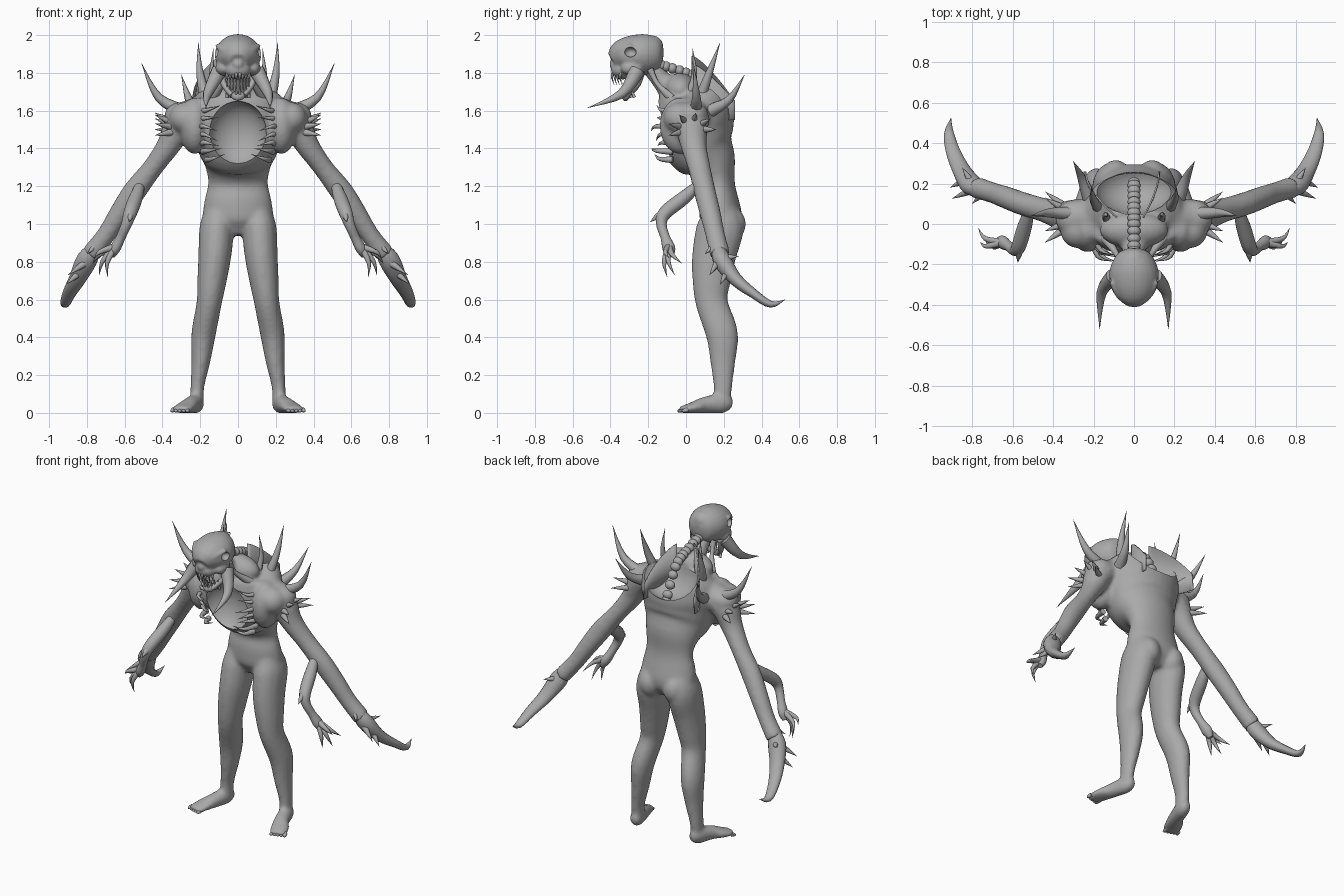
import bpy, bmesh, math
from mathutils import Vector, Matrix

if bpy.data.objects.get("Cube"):
    bpy.data.objects.remove(bpy.data.objects["Cube"])

# One grey skin colour
skin = bpy.data.materials.new("grey_skin")
skin.use_nodes = True
GREY = (0.4, 0.4, 0.4, 1)
skin.diffuse_color = GREY
skin.node_tree.nodes["Principled BSDF"].inputs["Base Color"].default_value = GREY

X, Y, Z = Vector((1, 0, 0)), Vector((0, 1, 0)), Vector((0, 0, 1))


def shade(mesh):
    mesh.materials.clear()
    mesh.materials.append(skin)
    mesh.shade_smooth()
    mesh.set_sharp_from_angle(angle=math.radians(50))


def finish(name, bm):
    """Turn a bmesh into a smooth-shaded object."""
    bmesh.ops.recalc_face_normals(bm, faces=bm.faces)
    mesh = bpy.data.meshes.new(name)
    bm.to_mesh(mesh)
    bm.free()
    shade(mesh)
    obj = bpy.data.objects.new(name, mesh)
    bpy.context.scene.collection.objects.link(obj)
    return obj


def spline(points, steps):
    """Smooth curve through control points of any dimension."""
    pts = [points[0], *points, points[-1]]
    out = []
    for a, b, c, d in zip(pts, pts[1:], pts[2:], pts[3:]):
        for k in range(steps):
            t = k / steps
            out.append([q + t * (r - p) / 2
                        + t * t * (2 * p - 5 * q + 4 * r - s) / 2
                        + t ** 3 * (3 * q - p - 3 * r + s) / 2
                        for p, q, r, s in zip(a, b, c, d)])
    return out + [list(points[-1])]


def tube(name, points, ref=Y, sides=16, steps=4, flip=1):
    """Loft elliptical rings (x, y, z, radius, radius) along a smooth path."""
    path = spline(points, steps)
    centres = [Vector((p[0] * flip, p[1], p[2])) for p in path]
    bm = bmesh.new()
    rings = []
    for i, (p, c) in enumerate(zip(path, centres)):
        along = (centres[min(i + 1, len(path) - 1)] - centres[max(i - 1, 0)]).normalized()
        u = ref.cross(along).normalized()
        v = along.cross(u)
        ring = []
        for k in range(sides):
            a = math.tau * k / sides
            ring.append(bm.verts.new(c + u * math.cos(a) * max(p[3], 0.001)
                                     + v * math.sin(a) * max(p[4], 0.001)))
        rings.append(ring)
    for r, s in zip(rings, rings[1:]):
        for k in range(sides):
            j = (k + 1) % sides
            bm.faces.new((r[k], r[j], s[j], s[k]))
    bm.faces.new(rings[0])
    bm.faces.new(rings[-1])
    return finish(name, bm)


def spike(name, base, middle, tip, radius, ref=Y, flip=1, sides=8):
    """Curved horn that tapers to a point."""
    return tube(name, [(*base, radius, radius), (*middle, radius * .6, radius * .6),
                       (*tip, 0, 0)], ref, sides, 4, flip)


def ball(name, centre, size, flip=1):
    bm = bmesh.new()
    place = Matrix.Translation((centre[0] * flip, centre[1], centre[2]))
    bmesh.ops.create_uvsphere(bm, u_segments=24, v_segments=16, radius=1,
                              matrix=place @ Matrix.Diagonal((*size, 1)))
    return finish(name, bm)


def bake(obj):
    """Make the modifier result permanent."""
    graph = bpy.context.evaluated_depsgraph_get()
    mesh = bpy.data.meshes.new_from_object(obj.evaluated_get(graph))
    obj.modifiers.clear()
    obj.data = mesh
    shade(mesh)


def fuse(name, parts, voxel, rounds):
    """Melt overlapping parts into one skin."""
    bm = bmesh.new()
    for p in parts:
        bm.from_mesh(p.data)
        bpy.data.objects.remove(p)
    obj = finish(name, bm)
    remesh = obj.modifiers.new("melt", 'REMESH')
    remesh.mode, remesh.voxel_size = 'VOXEL', voxel
    relax = obj.modifiers.new("relax", 'SMOOTH')
    relax.factor, relax.iterations = .5, rounds
    bake(obj)
    return obj


def carve(obj, cutters):
    """Subtract the cutters, then throw them away."""
    for c in cutters:
        mod = obj.modifiers.new("carve", 'BOOLEAN')
        mod.operation, mod.solver, mod.object = 'DIFFERENCE', 'EXACT', c
    bake(obj)
    for c in cutters:
        bpy.data.objects.remove(c)


# Trunk and neck base
body = [
    tube("torso", [
        (0, .18, .94, .08, .06), (0, .185, 1.02, .18, .11), (0, .175, 1.12, .178, .105),
        (0, .17, 1.22, .158, .088), (0, .14, 1.32, .178, .13), (0, .085, 1.4, .215, .185),
        (0, .05, 1.5, .245, .205), (0, .05, 1.6, .26, .205), (0, .06, 1.67, .235, .185),
        (0, .05, 1.71, .17, .13)], sides=32),
    ball("nape_muscle", (0, -.03, 1.71), (.17, .09, .09)),
    tube("neck", [(0, -.2, 1.84, .05, .045), (0, -.12, 1.75, .06, .055), (0, -.03, 1.64, .11, .08)])]

# Skull masses
head = [
    tube("skull", [
        (0, -.12, 1.9, .03, .03), (0, -.145, 1.9, .08, .085), (0, -.21, 1.897, .116, .108),
        (0, -.28, 1.893, .122, .106), (0, -.34, 1.88, .1, .092), (0, -.383, 1.855, .05, .055)],
        ref=Z, sides=24),
    ball("muzzle", (0, -.335, 1.815), (.07, .062, .05)),
    ball("skull_crest", (0, -.18, 1.94), (.065, .06, .058)),
    ball("nose", (0, -.38, 1.845), (.03, .025, .03))]

# Jaw and segmented spine arching from the skull into the back
tube("chin", [(-.06, -.27, 1.72, .012, .015), (0, -.32, 1.67, .016, .02),
              (.06, -.27, 1.72, .012, .015)], ref=Z)
for i, p in enumerate(spline([(0, -.13, 1.84), (0, .0, 1.8), (0, .11, 1.74), (0, .21, 1.55)], 4)):
    ball(f"vertebra_{i}", p, (.032, .026, .028))


def shoulder_sheet(name, near, far, rise):
    """Thin curved membrane standing behind the neck."""
    bm = bmesh.new()
    rows = []
    for k in range(13):
        t = k / 12
        x = near + (far - near) * math.sin(t * math.pi / 2)
        y = .03 + .23 * t
        rows.append([bm.verts.new((x, y, 1.55)),
                     bm.verts.new((x * .97, y, 1.65 + rise * (1 - t ** 1.3)))])
    for a, b in zip(rows, rows[1:]):
        bm.faces.new((a[0], b[0], b[1], a[1]))
    finish(name, bm).modifiers.new("thickness", 'SOLIDIFY').thickness = .008


shoulder_sheet("right_sheet", -.09, -.25, .24)
shoulder_sheet("left_sheet", .05, .13, .2)

for side, s in (("left", 1), ("right", -1)):
    # Leg and foot
    body += [
        tube(side + "_leg", [
            (.095, .18, 1.08, .075, .09), (.112, .18, .98, .092, .125), (.122, .15, .84, .088, .118),
            (.138, .135, .7, .078, .102), (.153, .137, .58, .067, .086), (.182, .19, .42, .065, .086),
            (.197, .195, .27, .05, .067), (.215, .195, .14, .037, .05), (.217, .19, .04, .037, .047)],
            flip=s),
        ball(side + "_buttock", (.09, .215, 1.0), (.08, .103, .1), s),
        tube(side + "_foot", [
            (.215, .245, .04, .022, .027), (.22, .2, .05, .042, .052), (.25, .1, .042, .046, .044),
            (.285, .03, .027, .058, .028), (.305, -.03, .016, .05, .017)], ref=Z, flip=s)]
    for k in range(5):
        x = .262 + .02 * k
        tube(f"{side}_toe_{k}", [(x, .01, .017, .012, .014), (x + .006, -.035 + .006 * k, .011, .011, .01),
                                 (x + .007, -.045 + .006 * k, .009, .003, .003)], Z, 8, flip=s)

    # Shoulder, main arm and hooked blade
    body += [
        tube(side + "_arm", [
            (.2, .03, 1.6, .08, .09), (.3, .03, 1.54, .085, .092), (.365, .04, 1.42, .064, .07),
            (.45, .07, 1.3, .054, .06), (.55, .1, 1.17, .062, .058), (.63, .13, 1.05, .056, .056),
            (.7, .155, .94, .05, .052), (.78, .18, .84, .052, .055)], flip=s),
        ball(side + "_chest_muscle", (.23, -.03, 1.52), (.08, .11, .15), s),
        ball(side + "_front_shoulder", (.28, -.03, 1.56), (.085, .09, .085), s),
        ball(side + "_shoulder", (.29, .03, 1.575), (.1, .09, .072), s)]
    tube(side + "_arm_blade", [
        (.75, .165, .89, .03, .03), (.8, .19, .81, .048, .056), (.85, .26, .71, .036, .046),
        (.895, .36, .63, .025, .036), (.915, .45, .575, .018, .024), (.905, .525, .6, 0, 0)],
        ref=X, flip=s)
    for k, (base, tip) in enumerate([
            ((.8, .17, .8), (.9, .125, .73)), ((.8, .2, .82), (.85, .28, .83)),
            ((.74, .16, .9), (.8, .1, .84)), ((.83, .22, .75), (.91, .18, .68))]):
        mid = (Vector(base) + Vector(tip)) / 2
        spike(f"{side}_forearm_thorn_{k}", base, mid, tip, .022, flip=s)

    # Small grasping arm growing from the elbow
    tube(side + "_small_arm", [
        (.51, .09, 1.23, .02, .02), (.54, -.01, 1.14, .036, .036), (.57, -.11, 1.06, .036, .036),
        (.59, -.13, 1.0, .028, .028), (.62, -.11, .93, .025, .025), (.65, -.09, .87, .034, .028),
        (.67, -.08, .83, .016, .016)], ref=X, flip=s)
    spike(side + "_small_elbow_thorn", (.57, -.1, 1.06), (.57, -.15, 1.04), (.575, -.19, 1.01),
          .028, X, s)
    for k, tip in enumerate([(.69, -.1, .72), (.735, -.06, .73), (.77, -.02, .79), (.76, -.09, .82)]):
        mid = Vector((.65, -.09, .87)).lerp(Vector(tip), .55) + Vector((.02, -.02, .01))
        spike(f"{side}_finger_{k}", (.65, -.09, .88), mid, tip, .02, X, s)

    # Large shoulder horns
    for k, (base, mid, tip, r) in enumerate([
            ((.27, .05, 1.59), (.42, .055, 1.67), (.51, .04, 1.85), .038),
            ((.16, .06, 1.62), (.2, .12, 1.79), (.21, .18, 1.96), .034),
            ((.22, .13, 1.6), (.26, .23, 1.66), (.3, .31, 1.79), .036),
            ((.13, .01, 1.66), (.14, .045, 1.79), (.13, .035, 1.93), .024)]):
        spike(f"{side}_horn_{k}", base, mid, tip, r, flip=s)

    # Thorns scattered round the shoulder
    for k in range(6):
        a = math.radians(-110 + 40 * k)
        out = Vector((.04, math.sin(a) * .13, math.cos(a) * .09))
        base = Vector((.335, .03, 1.5)) + out * .5
        tip = Vector((.4, .03, 1.5)) + out
        spike(f"{side}_shoulder_thorn_{k}", base, (base + tip) / 2, tip, .02, flip=s)

    # Rib teeth over the open chest
    for k in range(7):
        z = 1.34 + .043 * k
        w = .19 - 1.6 * (z - 1.5) ** 2
        front = -.165 - .02 * math.sin(k * 2)
        spike(f"{side}_rib_{k}", (w + .015, -.07, z), (w - .01, front + .025, z + .005),
              (w - .08, front, z + .03 * math.cos(k)), .018, Z, s)

    # Face: brow, cheek, tusk, jaw strut, neck tendon
    head += [
        tube(side + "_brow", [(.01, -.378, 1.885, .014, .016), (.07, -.358, 1.915, .016, .018),
                              (.112, -.285, 1.945, .012, .012)], ref=Z, flip=s),
        ball(side + "_cheek", (.08, -.285, 1.825), (.04, .06, .04), s)]
    spike(side + "_tusk", (.1, -.26, 1.81), (.16, -.34, 1.69), (.17, -.52, 1.615), .042, X, s, 12)
    tube(side + "_jaw", [(.085, -.24, 1.81, .02, .025), (.075, -.26, 1.74, .016, .02),
                         (.03, -.31, 1.68, .014, .018)], flip=s)
    tube(side + "_neck_tendon", [(.07, -.19, 1.82, .018, .018), (.085, -.15, 1.74, .013, .013),
                                 (.14, -.07, 1.66, .03, .025)], flip=s)
    for k in range(4):
        x = .01 + .016 * k
        y = -.38 + .014 * k
        spike(f"{side}_upper_fang_{k}", (x, y, 1.81), (x, y - .012, 1.78), (x, y, 1.735), .01, Y, s)
        spike(f"{side}_lower_fang_{k}", (x, y + .065, 1.67), (x, y + .05, 1.71),
              (x, y + .045, 1.75), .009, Y, s)

# Melt the masses together, then open the chest, nape and eye sockets
carve(fuse("body", body, .011, 10),
      [ball("chest_cutter", (0, -.14, 1.475), (.155, .125, .175)),
       ball("nape_cutter", (0, .19, 1.75), (.2, .145, .19))])
carve(fuse("head", head, .008, 5),
      [ball(side + "_socket_cutter", (.118, -.295, 1.91), (.033, .032, .026), s)
       for side, s in (("left", 1), ("right", -1))])
